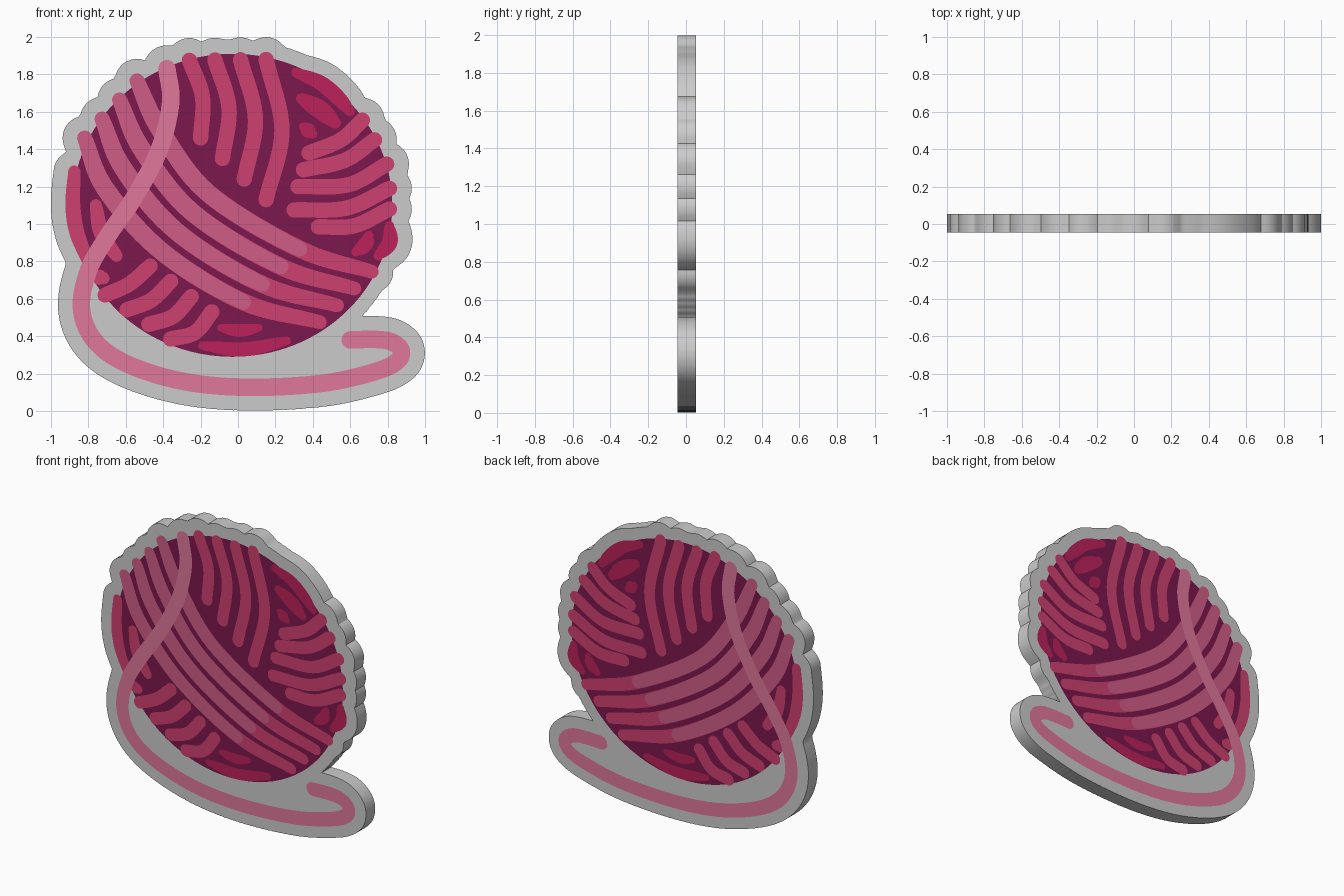
import bpy, bmesh, math
from mathutils import Vector as V

if "Cube" in bpy.data.objects:
    bpy.data.objects.remove(bpy.data.objects["Cube"])

FRONT, BACK, LAYER, MARGIN = -0.046, 0.054, 0.001, 0.078
discs = []          # (centre, radius) samples of all artwork, used for the backing outline


def spline(pts, n=10):
    """Catmull-Rom samples through 2D points."""
    p = [V(q) for q in pts]
    p = [2 * p[0] - p[1]] + p + [2 * p[-1] - p[-2]]
    out = []
    for i in range(1, len(p) - 2):
        a, b, c, d = p[i - 1:i + 3]
        for k in range(n):
            t = k / n
            out.append(0.5 * (2 * b + (c - a) * t + (2 * a - 5 * b + 4 * c - d) * t * t
                              + (3 * b - a - 3 * c + d) * t ** 3))
    return out + [p[-2]]


def strand(samples, half, taper=0.0):
    """Round-ended ribbon as a list of flat polygons."""
    n = len(samples)
    left, right, ws, ns = [], [], [], []
    for i, p in enumerate(samples):
        d = (samples[min(i + 1, n - 1)] - samples[max(i - 1, 0)]).normalized()
        w = half * (1 - taper * (2 * i / (n - 1) - 1) ** 2)
        nrm = V((-d.y, d.x))
        left.append(p + nrm * w)
        right.append(p - nrm * w)
        ws.append(w)
        ns.append(nrm)
        discs.append((p, w + MARGIN))
    polys = [[right[i], right[i + 1], left[i + 1], left[i]] for i in range(n - 1)]
    for i, s in ((0, 1), (n - 1, -1)):
        a0 = math.atan2(ns[i].y, ns[i].x) + (0 if s == 1 else math.pi)
        polys.append([samples[i] + ws[i] * V((math.cos(a0 + math.pi * k / 10),
                                              math.sin(a0 + math.pi * k / 10)))
                      for k in range(11)])
    return polys


def finish(name, bm, color=None):
    me = bpy.data.meshes.new(name)
    bm.to_mesh(me)
    bm.free()
    ob = bpy.data.objects.new(name, me)
    bpy.context.collection.objects.link(ob)
    if color:
        mat = bpy.data.materials.new(name)
        mat.diffuse_color = (*[(c / 255 / 12.92 if c < 11 else ((c / 255 + .055) / 1.055) ** 2.4)
                               for c in color], 1)
        mat.use_nodes = True
        mat.node_tree.nodes["Principled BSDF"].inputs["Base Color"].default_value = mat.diffuse_color
        me.materials.append(mat)
    return ob


def inlay(name, polys, level, color):
    """Flat colour layer on both faces of the backing."""
    bm = bmesh.new()
    for poly in polys:
        bm.faces.new([bm.verts.new((p.x, FRONT - level * LAYER, p.y)) for p in poly])
        bm.faces.new([bm.verts.new((p.x, BACK + level * LAYER, p.y)) for p in reversed(poly)])
    bmesh.ops.remove_doubles(bm, verts=bm.verts, dist=1e-5)
    finish(name, bm, color)


def blend(a, b, count):
    """Series of paths running from path a to path b."""
    return [[V(p).lerp(V(q), i / (count - 1)) for p, q in zip(a, b)] for i in range(count)]


# dark ball
ball = [V((-0.03 + 0.855 * math.cos(a), 1.1 + 0.81 * math.sin(a)))
        for a in (2 * math.pi * k / 128 for k in range(128))]
discs += [(p, MARGIN) for p in ball]
inlay("ball_base", [ball], 1, (123, 24, 77))

# crimson deep strands: path, half width
crimson = [
    ([(.31, 1.81), (.44, 1.755), (.54, 1.67), (.60, 1.60)], .042),
    ([(.34, 1.67), (.44, 1.61), (.52, 1.54)], .05),
    ([(.35, 1.52), (.375, 1.50), (.40, 1.48)], .04),
    ([(.81, .99), (.81, .90), (.75, .83)], .042),
    ([(.70, .94), (.68, .89), (.63, .85)], .04),
    ([(-.19, .35), (.03, .33), (.26, .375)], .038),
    ([(-.09, .445), (.01, .43), (.11, .445)], .034),
]
inlay("deep_strands", [f for p, w in crimson for f in strand(spline(p), w, .4)], 2, (187, 33, 90))

# pink strands: top fan, lower-left fan, right fan, left edge
pink = blend([(-.26, 1.875), (-.19, 1.68), (-.20, 1.46)],
             [(.15, 1.88), (.235, 1.5), (.15, 1.13)], 4)
pink += blend([(-.47, .775), (-.58, .68), (-.71, .62)],
              [(-.14, .53), (-.23, .42), (-.36, .385)], 4)
pink += [
    [(.665, 1.555), (.55, 1.45), (.38, 1.38)],
    [(.73, 1.45), (.57, 1.34), (.35, 1.29)],
    [(.795, 1.32), (.59, 1.21), (.32, 1.20)],
    [(.81, 1.19), (.58, 1.085), (.30, 1.075)],
    [(.81, 1.08), (.62, .99), (.43, .985)],
]
polys = [f for p in pink for f in strand(spline(p), .041)]
for p in ([(-.875, 1.28), (-.883, 1.1), (-.86, .95), (-.80, .80)],
          [(-.76, 1.10), (-.73, .95), (-.65, .83)],
          [(-.76, .72), (-.74, .715), (-.72, .71)]):
    polys += strand(spline(p), .041, .2)

# diagonal bands, with their lighter upper part
light = []
for p in blend([(-.54, 1.765), (-.42, 1.51), (-.16, 1.165), (.33, .866), (.715, .745)],
               [(-.82, 1.46), (-.71, 1.19), (-.41, .855), (.03, .583), (.437, .475)], 4):
    s = spline(p)
    polys += strand(s, .049, .25)
    light += strand(s[:31], .05, .2)
inlay("pink_strands", polys, 3, (206, 64, 112))
inlay("light_bands", light, 4, (208, 92, 134))

# loose yarn end
tail = [(-.38, 1.83), (-.36, 1.65), (-.42, 1.4), (-.55, 1.15), (-.70, .93), (-.80, .75),
        (-.837, .55), (-.77, .38), (-.60, .255), (-.30, .16), (.05, .127), (.45, .148),
        (.73, .21), (.85, .265), (.872, .325), (.82, .37), (.73, .383), (.60, .38)]
inlay("loose_yarn", strand(spline(tail), .047), 5, (224, 119, 155))

# grey backing: outline offset around all artwork, found by rays from an inner point
origin, N = V((.3, .45)), 480
bm = bmesh.new()
ring = []
for k in range(N):
    d = V((math.cos(2 * math.pi * k / N), math.sin(2 * math.pi * k / N)))
    far = 0
    for c, r in discs:
        e = c - origin
        h = r * r - (e.x * d.y - e.y * d.x) ** 2
        if h > 0:
            far = max(far, e.dot(d) + math.sqrt(h))
    q = origin + d * far
    ring.append(bm.verts.new((q.x, FRONT, q.y)))
face = bm.faces.new(ring)
ext = bmesh.ops.extrude_face_region(bm, geom=[face], use_keep_orig=True)
bmesh.ops.translate(bm, verts=[v for v in ext["geom"] if isinstance(v, bmesh.types.BMVert)],
                    vec=(0, BACK - FRONT, 0))
bmesh.ops.recalc_face_normals(bm, faces=bm.faces)
backing = finish("backing_plate", bm)
bpy.context.view_layer.objects.active = backing
backing.select_set(True)
bpy.ops.object.shade_smooth_by_angle(angle=math.radians(30))
